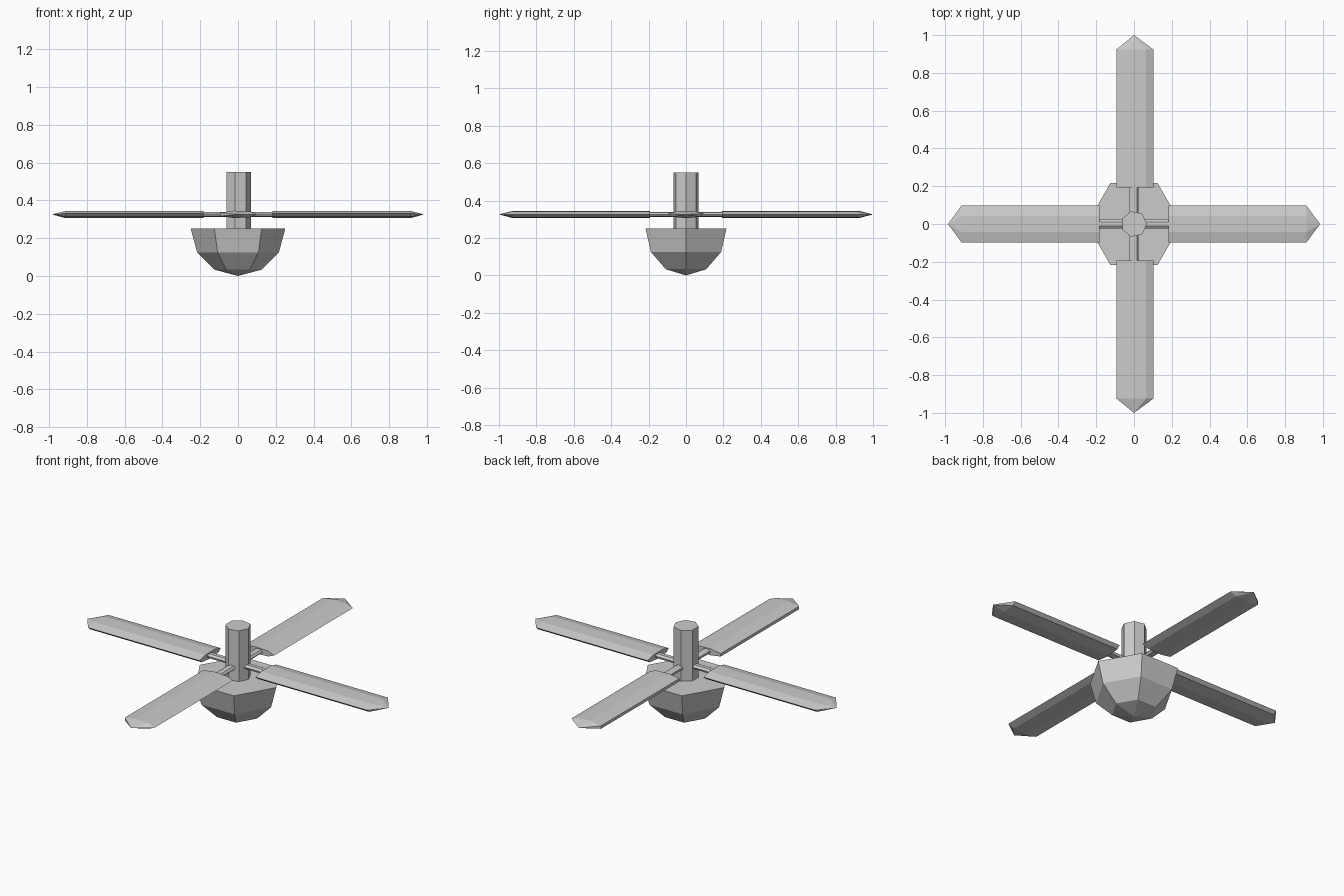
import bpy, bmesh, math
from mathutils import Matrix, Vector

if "Cube" in bpy.data.objects:
    bpy.data.objects.remove(bpy.data.objects["Cube"])

def make(name, bm):
    bmesh.ops.recalc_face_normals(bm, faces=bm.faces)
    me = bpy.data.meshes.new(name)
    bm.to_mesh(me)
    bm.free()
    ob = bpy.data.objects.new(name, me)
    bpy.context.collection.objects.link(ob)
    return ob

def loft(name, sides, rings, place=Matrix()):
    """Stack rings (height, radius_a, radius_b) along local z; radius 0 makes a point."""
    bm = bmesh.new()
    loops = []
    for h, a, b in rings:
        n = 1 if a == 0 else sides
        loops.append([bm.verts.new(place @ Vector((a * math.cos(math.tau * k / sides),
                                                   b * math.sin(math.tau * k / sides), h)))
                      for k in range(n)])
    for lo, up in zip(loops, loops[1:]):
        for k in range(sides):
            j = (k + 1) % sides
            quad = [lo[k % len(lo)], lo[j % len(lo)], up[j % len(up)], up[k % len(up)]]
            bm.faces.new(list(dict.fromkeys(quad)))
    for end in (loops[0], loops[-1]):
        if len(end) > 2:
            bm.faces.new(end)
    return make(name, bm)

# faceted half-sphere bowl with a flat top
R = 0.25
loft("bowl", 6, [(R - R * math.cos(math.radians(t)), R * math.sin(math.radians(t)),
                  R * math.sin(math.radians(t))) if t else (0, 0, 0) for t in (0, 30, 60, 90)])

# seven-sided mast
loft("mast", 7, [(0.22, 0.069, 0.069), (0.55, 0.069, 0.069)])

# four flattened blades with pointed tips, each on a thin rod
Z = 0.326
X, Y, UP = Vector((1, 0, 0)), Vector((0, 1, 0)), Vector((0, 0, 1))
for side, s in (("right", 1), ("left", -1), ("back", 1), ("front", -1)):
    along_x = side in ("right", "left")
    # columns: where section axis a, section axis b and the length axis point
    cols = (-UP, Y, X * s) if along_x else (X, UP, Y * s)
    place = Matrix.Translation((0, 0, Z)) @ Matrix(cols).transposed().to_4x4()
    start, shoulder, tip = (0.182, 0.913, 0.985) if along_x else (0.193, 0.925, 1.0)
    sec = (0.02, 0.1) if along_x else (0.102, 0.02)
    rod = (0.014, 0.025) if along_x else (0.025, 0.014)
    loft(side + "_blade", 7, [(start, *sec), (shoulder, *sec), (tip, 0, 0)], place)
    loft(side + "_rod", 7, [(0.04, *rod), (start + 0.02, *rod)], place)
